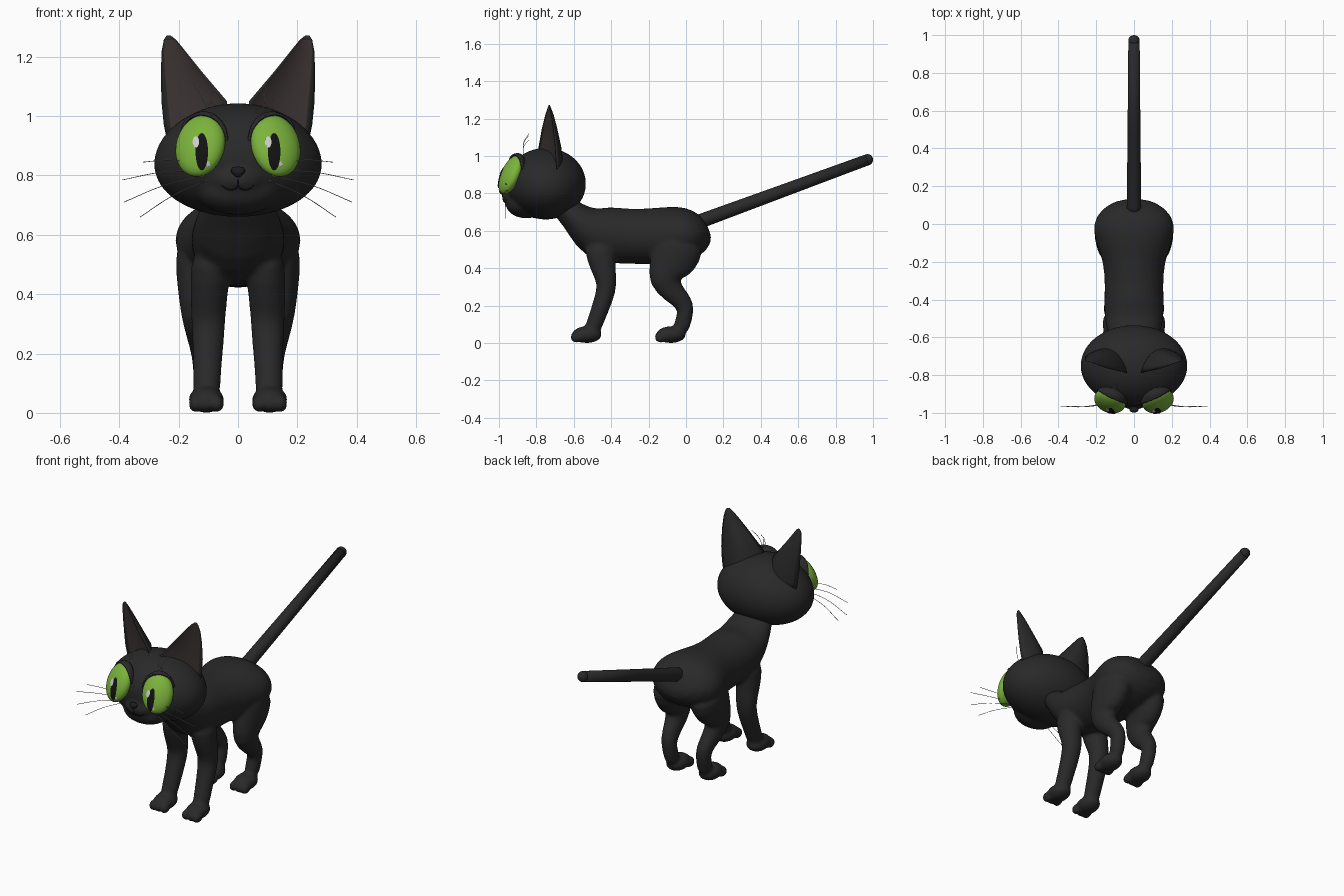
import bpy, bmesh, math
from mathutils import Vector, Matrix
from mathutils.bvhtree import BVHTree

cube = bpy.data.objects.get("Cube")
if cube:
    bpy.data.objects.remove(cube)


def material(name, rgb):
    m = bpy.data.materials.new(name)
    m.use_nodes = True
    m.diffuse_color = (*rgb, 1)
    node = m.node_tree.nodes["Principled BSDF"]
    node.inputs["Base Color"].default_value = (*rgb, 1)
    node.inputs["Roughness"].default_value = 0.7
    return m


FUR = material("black fur", (0.022, 0.022, 0.022))
INNER = material("inner ear", (0.05, 0.038, 0.037))
GREEN = material("green iris", (0.2, 0.45, 0.045))
BLACK = material("pupil black", (0.006, 0.006, 0.006))
NOSE = material("nose black", (0.012, 0.012, 0.012))
LIGHT = material("eye highlight", (0.6, 0.6, 0.6))
HAIR = material("whisker grey", (0.35, 0.35, 0.35))


def finish(name, bm, *mats):
    bmesh.ops.recalc_face_normals(bm, faces=bm.faces)
    me = bpy.data.meshes.new(name)
    bm.to_mesh(me)
    bm.free()
    for m in mats:
        me.materials.append(m)
    me.shade_smooth()
    ob = bpy.data.objects.new(name, me)
    bpy.context.collection.objects.link(ob)
    return ob


def ball(bm, centre, radii, rot=Matrix()):
    mat = Matrix.Translation(centre) @ rot @ Matrix.Diagonal((*radii, 1))
    return bmesh.ops.create_uvsphere(bm, u_segments=32, v_segments=20, radius=1, matrix=mat)["verts"]


def skin(bm, rings):
    """Bridge closed rings of points and cap both ends."""
    rows = [[bm.verts.new(p) for p in r] for r in rings]
    n = len(rows[0])
    sides = []
    for a, b in zip(rows, rows[1:]):
        sides.append([bm.faces.new((a[i], a[(i + 1) % n], b[(i + 1) % n], b[i])) for i in range(n)])
    bm.faces.new(rows[0])
    bm.faces.new(rows[-1])
    return sides


def tube(bm, pts, side=1, n=16):
    """Sections (x, y, z, half width, half depth) across a path in the yz plane."""
    rings = []
    for i, (x, y, z, rx, rd) in enumerate(pts):
        a, b = pts[max(i - 1, 0)], pts[min(i + 1, len(pts) - 1)]
        t = Vector((0, b[1] - a[1], b[2] - a[2])).normalized()
        across = Vector((0, -t.z, t.y))
        c = Vector((x * side, y, z))
        angles = [math.tau * k / n for k in range(n)]
        rings.append([c + Vector((rx * math.cos(q), 0, 0)) + across * rd * math.sin(q) for q in angles])
    skin(bm, rings)


def blend(ob, voxel, smooth):
    ob.modifiers.new("round", 'SUBSURF').levels = 1
    ob.modifiers["round"].render_levels = 1
    r = ob.modifiers.new("fuse", 'REMESH')
    r.mode = 'VOXEL'
    r.voxel_size = voxel
    r.use_smooth_shade = True
    s = ob.modifiers.new("soften", 'SMOOTH')
    s.factor = 0.5
    s.iterations = smooth


# Body with four legs, fused into one skin
TORSO = [(0, .115, .63, .09, .06), (0, .075, .605, .18, .12), (0, 0, .58, .228, .155),
         (0, -.1, .575, .205, .157), (0, -.2, .57, .165, .152), (0, -.32, .57, .157, .15),
         (0, -.45, .58, .163, .158), (0, -.53, .615, .155, .12), (0, -.6, .68, .135, .075),
         (0, -.69, .76, .1, .07)]
HIND = [(.115, -.02, .58, .1, .13), (.122, -.05, .48, .09, .14), (.13, -.09, .4, .072, .115),
        (.132, -.125, .33, .062, .088), (.125, -.06, .26, .05, .06), (.115, .005, .2, .043, .05),
        (.11, -.01, .13, .04, .045), (.107, -.035, .05, .042, .045)]
FORE = [(.09, -.46, .56, .07, .1), (.095, -.455, .44, .067, .075), (.1, -.425, .34, .06, .057),
        (.1, -.425, .28, .057, .053), (.102, -.46, .18, .05, .048), (.105, -.49, .1, .047, .045),
        (.106, -.51, .05, .047, .042)]
bm = bmesh.new()
tube(bm, TORSO)
for side in (1, -1):
    for leg, foot_y in ((HIND, -.08), (FORE, -.53)):
        tube(bm, leg, side)
        ball(bm, (.107 * side, foot_y, .045), (.06, .08, .045))
        for toe in (-.036, 0, .036):
            ball(bm, (.107 * side + toe, foot_y - .055, .031), (.024, .034, .03))
body = finish("body", bm, FUR)
blend(body, .01, 5)

# Tail
bm = bmesh.new()
tube(bm, [(0, .05, .64, .04, .04), (0, .1, .66, .038, .038), (0, .5, .807, .034, .034),
          (0, .97, .98, .03, .03)], n=24)
ball(bm, (0, .97, .98), (.03, .03, .03))
finish("tail", bm, FUR)

# Head with muzzle and chin
bm = bmesh.new()
for v in ball(bm, (0, -.75, .852), (.285, .217, .192)):
    v.co.x *= 1 - .07 * (v.co.z - .852) / .192
ball(bm, (0, -.9, .785), (.1, .085, .06))
ball(bm, (0, -.855, .745), (.14, .11, .078))
head = finish("head", bm, FUR)
blend(head, .01, 8)
bpy.context.view_layer.update()
head_tree = BVHTree.FromObject(head, bpy.context.evaluated_depsgraph_get())


def front_point(x, z, trees, lift=.003):
    hits = [t.ray_cast(Vector((x, -2, z)), Vector((0, 1, 0)))[0] for t in trees]
    ys = [h.y for h in hits if h]
    return Vector((x, (min(ys) if ys else -.9) - lift, z))


def plate(name, cx, cz, rx, rz, mat, trees, lift):
    """Thin ellipse laid on the front surface."""
    bm = bmesh.new()
    centre = bm.verts.new(front_point(cx, cz, trees, lift))
    n, rows = 24, []
    for k in (.25, .5, .75, 1):
        rows.append([bm.verts.new(front_point(cx + rx * k * math.cos(math.tau * i / n),
                                              cz + rz * k * math.sin(math.tau * i / n), trees, lift))
                     for i in range(n)])
    for i in range(n):
        j = (i + 1) % n
        bm.faces.new((centre, rows[0][i], rows[0][j]))
        for a, b in zip(rows, rows[1:]):
            bm.faces.new((a[i], b[i], b[j], a[j]))
    finish(name, bm, mat)


def strand(name, points, radius, mat):
    cu = bpy.data.curves.new(name, 'CURVE')
    cu.dimensions = '3D'
    cu.bevel_depth = radius
    cu.bevel_resolution = 1
    cu.resolution_u = 6
    sp = cu.splines.new('BEZIER')
    sp.bezier_points.add(len(points) - 1)
    for bp, p in zip(sp.bezier_points, points):
        bp.co = p
        bp.handle_left_type = bp.handle_right_type = 'AUTO'
    cu.materials.append(mat)
    bpy.context.collection.objects.link(bpy.data.objects.new(name, cu))


# Inner edge x, outer edge x, inner y, outer y, back bulge, height
EAR = [(.04, .235, -.79, -.69, .09, .9), (.035, .25, -.79, -.695, .085, .97), (.037, .258, -.788, -.7, .075, 1.05),
       (.122, .26, -.77, -.71, .05, 1.15), (.178, .257, -.752, -.72, .028, 1.22),
       (.208, .25, -.74, -.728, .012, 1.257), (.227, .24, -.734, -.73, .004, 1.272)]
WHISKERS = [(.13, .835, .32, .845), (.11, .815, .39, .785), (.11, .8, .385, .71), (.1, .785, .33, .66)]
BROWS = [(.1, 1.02, .158, 1.12), (.085, 1.02, .095, 1.11), (.11, 1.01, .08, 1.085)]

for side, label in ((1, "left_"), (-1, "right_")):
    # Eye, set on the head surface and turned out and up
    rot = Matrix.Rotation(math.radians(20 * side), 4, 'Z') @ Matrix.Rotation(math.radians(-24), 4, 'X')
    at = front_point(.127 * side, .9, [head_tree], .004)
    bm = bmesh.new()
    ball(bm, at, (.086, .048, .112), rot)
    eye_tree = BVHTree.FromBMesh(bm)
    finish(label + "eye", bm, GREEN)

    # Upper eyelid: a cut shell over the eye
    bm = bmesh.new()
    ball(bm, (0, 0, 0), (1, 1, 1))
    bmesh.ops.bisect_plane(bm, geom=bm.verts[:] + bm.edges[:] + bm.faces[:], plane_co=(0, 0, .47),
                           plane_no=(-.12 * side, .6, .8), clear_inner=True)
    bm.transform(Matrix.Translation(at) @ rot @ Matrix.Diagonal((.096, .06, .124, 1)))
    lid = finish(label + "eyelid", bm, FUR)
    lid.modifiers.new("thickness", 'SOLIDIFY').thickness = .009

    # Pupil and catch lights
    trees = [eye_tree, head_tree]
    plate(label + "pupil", .122 * side, .88, .021, .063, BLACK, trees, .003)
    plate(label + "highlight", .122 * side - .02, .913, .011, .019, LIGHT, trees, .005)
    plate(label + "small_highlight", .122 * side + .022, .838, .006, .009, LIGHT, trees, .005)

    # Ear: hollow leaf-shaped loft with a coloured inner face
    rings, n = [], 12
    for ax, bx, ay, by, bulge, z in EAR:
        a, b = Vector((ax, ay, z)), Vector((bx, by, z))
        back = Vector((ay - by, bx - ax, 0)).normalized() * bulge
        arc = [(i / n, 1) for i in range(n + 1)] + [(1 - i / n, .3) for i in range(1, n)]
        ring = [a.lerp(b, u) + back * k * math.sin(math.pi * u) ** .8 for u, k in arc]
        rings.append([Vector((p.x * side, p.y, p.z)) for p in ring])
    bm = bmesh.new()
    for row in skin(bm, rings)[:-1]:
        for f in row[n + 1:-1]:
            f.material_index = 1
    finish(label + "ear", bm, FUR, INNER)

    # Whiskers and brow hairs
    for x, z, ex, ez in WHISKERS:
        p = front_point(x * side, z, [head_tree], -.004)
        e = Vector((ex * side, -.965, ez))
        strand(label + "whisker", [p, p.lerp(e, .5) + Vector((0, -.015, .012)), e], .0013, HAIR)
    for x, z, ex, ez in BROWS:
        p, e = Vector((x * side, -.87, z)), Vector((ex * side, -.84, ez))
        strand(label + "brow_hair", [p, p.lerp(e, .5) + Vector((0, -.012, .004)), e], .0013, HAIR)

    # Mouth half
    line = [(0, .795), (0, .765), (.02, .752), (.045, .758), (.055, .768)]
    strand(label + "mouth", [front_point(x * side, z, [head_tree], 0) for x, z in line], .0025, BLACK)

# Nose
bm = bmesh.new()
for v in ball(bm, (0, -.982, .812), (.023, .017, .018)):
    v.co.x *= 1 + .35 * (v.co.z - .812) / .018
finish("nose", bm, NOSE)
